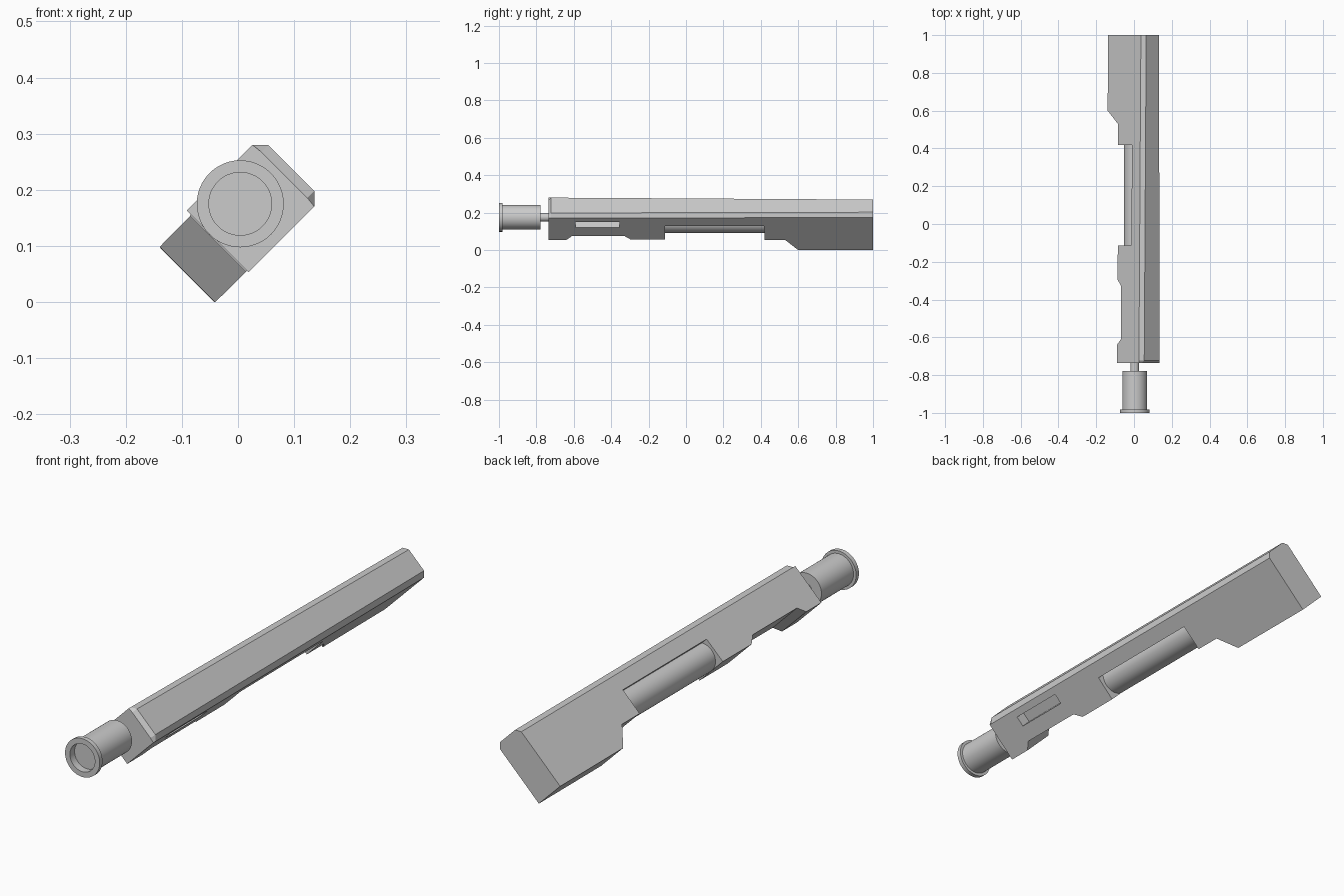
import bpy, bmesh
from math import cos, sin, pi

if "Cube" in bpy.data.objects:
    bpy.data.objects.remove(bpy.data.objects["Cube"])


def make_object(name, bm):
    bmesh.ops.recalc_face_normals(bm, faces=bm.faces)
    mesh = bpy.data.meshes.new(name)
    bm.to_mesh(mesh)
    bm.free()
    ob = bpy.data.objects.new(name, mesh)
    bpy.context.collection.objects.link(ob)
    return ob


def loft(name, rings, smooth=False):
    """Skin a list of equal-length point rings and cap both ends."""
    bm = bmesh.new()
    rows = [[bm.verts.new(p) for p in ring] for ring in rings]
    n = len(rows[0])
    for r0, r1 in zip(rows, rows[1:]):
        for i in range(n):
            j = (i + 1) % n
            bm.faces.new((r0[i], r0[j], r1[j], r1[i]))
    bm.faces.new(rows[0])
    bm.faces.new(rows[-1])
    ob = make_object(name, bm)
    if smooth:
        bpy.ops.object.select_all(action='DESELECT')
        ob.select_set(True)
        bpy.context.view_layer.objects.active = ob
        bpy.ops.object.shade_smooth_by_angle()
    return ob


# The body is rolled 45 degrees: a = x - z runs across it, b = x + z runs up it
def rolled(a, b, y):
    return ((a + b) / 2, y, (b - a) / 2)


def body_section(y, bottom, top=0.334):
    t = (y + 0.735) / 1.735
    left, right = -0.254 + 0.021 * t, -0.034 - 0.008 * t
    c = 0.028
    return [rolled(a, b, y) for a, b in (
        (left, bottom), (right, bottom), (right, 0.306),
        (right - c, top), (left + c, top), (left, 0.306))]


def lathe(name, cx, cz, profile, sides=48):
    angles = [2 * pi * i / sides for i in range(sides)]
    return loft(name, [[(cx + r * cos(t), y, cz + r * sin(t)) for t in angles]
                       for y, r in profile], smooth=True)


# Main body: stations along y with the underside height at each
stations = [(-0.722, 0.072), (-0.64, 0.072), (-0.61, 0.114), (-0.33, 0.114),
            (-0.295, 0.075), (-0.113, 0.075), (-0.112, 0.219), (0.418, 0.219),
            (0.419, 0.068), (0.53, 0.068), (0.60, -0.041), (1.0, -0.042)]
body = loft("body", [body_section(-0.735, 0.072, 0.309)]
            + [body_section(y, b) for y, b in stations])

# Side slot cut into the right wall
slot = loft("slot_cutter", [[rolled(a, b, y) for a, b in
            ((-0.10, 0.204), (0.0, 0.204), (0.0, 0.264), (-0.10, 0.264))]
            for y in (-0.59, -0.355)])
slot.hide_render = True
slot.hide_viewport = True
cut = body.modifiers.new("slot", 'BOOLEAN')
cut.operation = 'DIFFERENCE'
cut.solver = 'EXACT'
cut.object = slot

# Rod exposed in the underside notch
lathe("inner_rod", 0.007, 0.152, [(-0.12, 0.06), (0.43, 0.06)])

# Front tube with neck, flange and shallow bore
lathe("front_tube", 0.004, 0.175,
      [(-0.70, 0.023), (-0.777, 0.023), (-0.777, 0.066), (-0.982, 0.066),
       (-0.982, 0.0775), (-1.0, 0.0775), (-1.0, 0.056), (-0.97, 0.056)])
